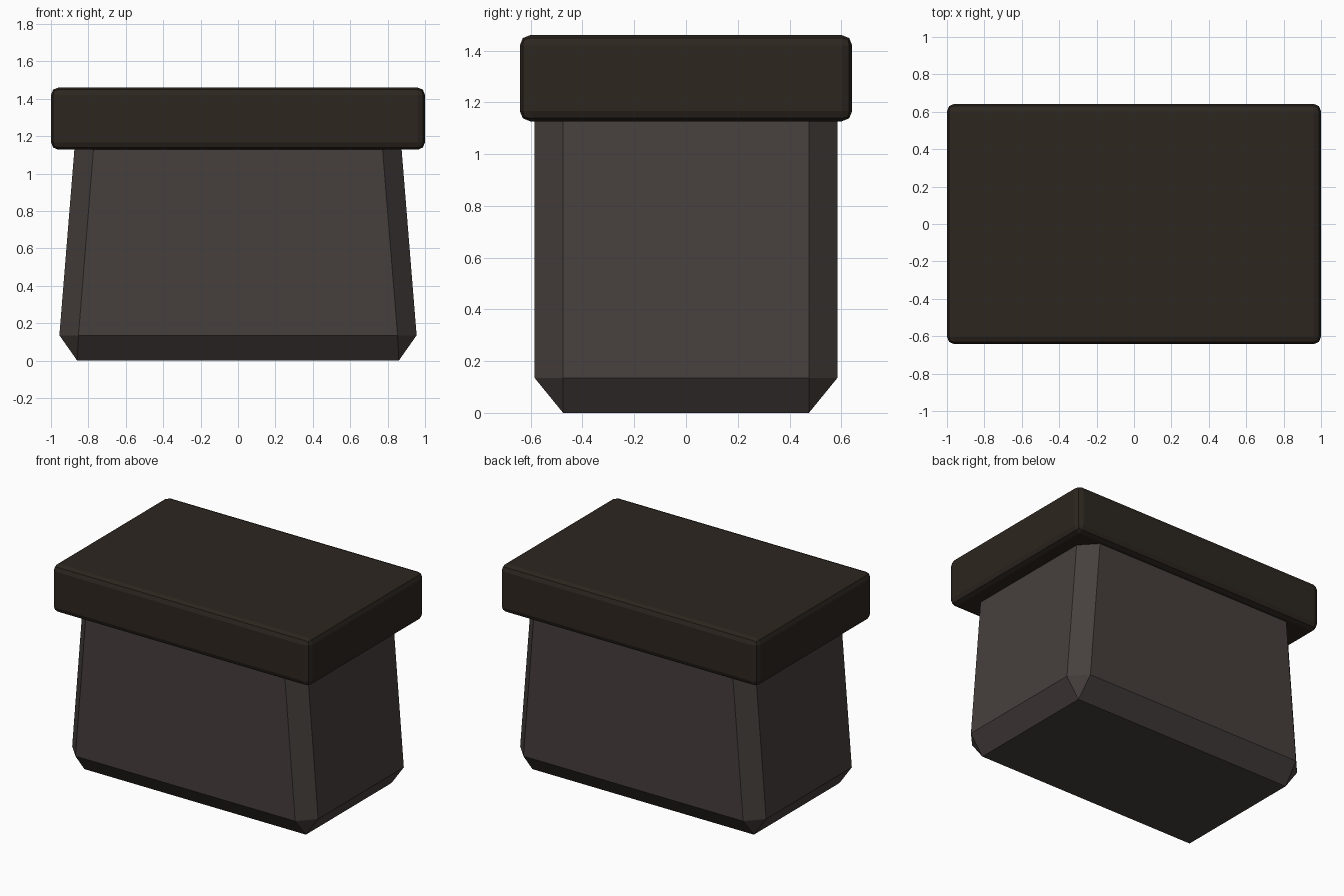
import bpy
import bmesh

if "Cube" in bpy.data.objects:
    bpy.data.objects.remove(bpy.data.objects["Cube"])


def material(name, rgb):
    mat = bpy.data.materials.new(name)
    mat.diffuse_color = (*rgb, 1)
    mat.use_nodes = True
    mat.node_tree.nodes["Principled BSDF"].inputs["Base Color"].default_value = mat.diffuse_color
    return mat


def add_object(name, bm, mat):
    bmesh.ops.recalc_face_normals(bm, faces=bm.faces[:])
    mesh = bpy.data.meshes.new(name)
    bm.to_mesh(mesh)
    bm.free()
    mesh.materials.append(mat)
    obj = bpy.data.objects.new(name, mesh)
    bpy.context.collection.objects.link(obj)
    return obj


body_mat = material("dark_stone", (0.061, 0.05, 0.046))
lid_mat = material("dark_wood", (0.026, 0.019, 0.014))

# Body: tapered in x, chamfered corners and base; quarter points mirrored four ways
TOP = 1.2
quarter = [
    (0.86, 0.475, 0.0),
    (0.955, 0.475, 0.135), (0.853, 0.585, 0.135),
    (0.869, 0.475, TOP), (0.767, 0.585, TOP),
]
bm = bmesh.new()
for x, y, z in quarter:
    for sx in (-1, 1):
        for sy in (-1, 1):
            bm.verts.new((sx * x, sy * y, z))
bmesh.ops.convex_hull(bm, input=bm.verts[:])
bmesh.ops.dissolve_limit(bm, angle_limit=0.02, verts=bm.verts[:], edges=bm.edges[:])
add_object("body", bm, body_mat)

# Lid: overhanging slab with softened edges
bm = bmesh.new()
bmesh.ops.create_cube(bm, size=1)
bmesh.ops.scale(bm, vec=(2.0, 1.285, 0.333), verts=bm.verts[:])
bmesh.ops.translate(bm, vec=(0, 0, 1.2935), verts=bm.verts[:])
lid = add_object("lid", bm, lid_mat)
bevel = lid.modifiers.new("soft_edges", 'BEVEL')
bevel.width = 0.04
bevel.segments = 2
